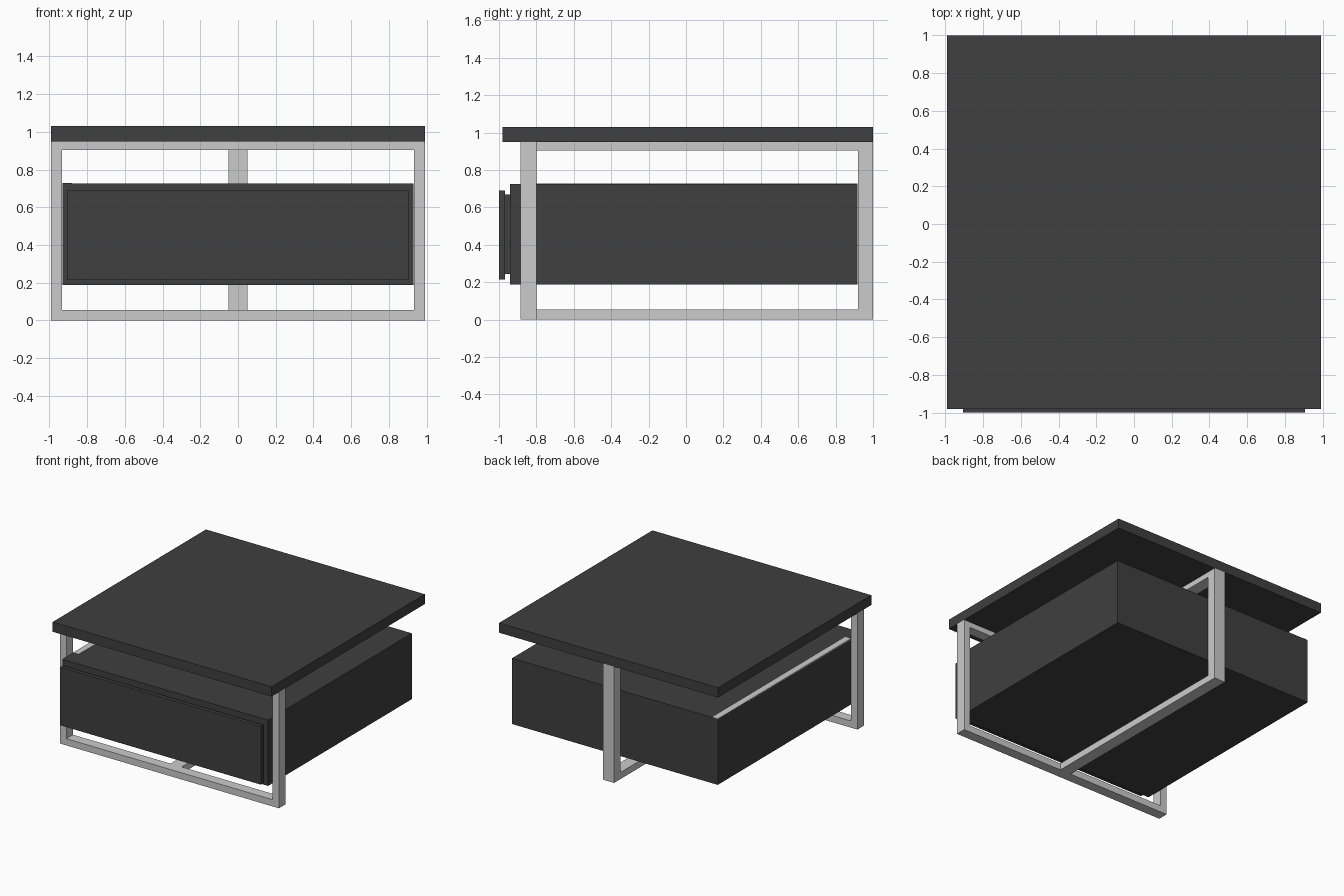
import bpy, bmesh
from mathutils import Vector

if "Cube" in bpy.data.objects:
    bpy.data.objects.remove(bpy.data.objects["Cube"])

dark = bpy.data.materials.new("dark_finish")
dark.diffuse_color = (0.05, 0.05, 0.05, 1)
dark.use_nodes = True
dark.node_tree.nodes["Principled BSDF"].inputs["Base Color"].default_value = dark.diffuse_color


def finish(name, bm, mat=None):
    bmesh.ops.recalc_face_normals(bm, faces=bm.faces)
    me = bpy.data.meshes.new(name)
    bm.to_mesh(me)
    bm.free()
    ob = bpy.data.objects.new(name, me)
    bpy.context.collection.objects.link(ob)
    if mat:
        me.materials.append(mat)
    return ob


def box(name, x, y, z, mat=None):
    bm = bmesh.new()
    bmesh.ops.create_cube(bm, size=1)
    for v in bm.verts:
        v.co = Vector([(r[0] + r[1]) / 2 + c * (r[1] - r[0])
                       for c, r in zip(v.co, (x, y, z))])
    return finish(name, bm, mat)


def bar_frame(name, outer, inner, place, depth, closed):
    """Flat bars between two outlines with mitred corners, pushed out by depth."""
    bm = bmesh.new()
    a = [bm.verts.new(place(*p)) for p in outer]
    b = [bm.verts.new(place(*p)) for p in inner]
    n = len(a)
    faces = [bm.faces.new((a[i], a[(i + 1) % n], b[(i + 1) % n], b[i]))
             for i in range(n if closed else n - 1)]
    ext = bmesh.ops.extrude_face_region(bm, geom=faces, use_keep_orig=True)
    moved = [g for g in ext["geom"] if isinstance(g, bmesh.types.BMVert)]
    bmesh.ops.translate(bm, verts=moved, vec=depth)
    return finish(name, bm)


# Table top
box("table_top", (-0.99, 0.99), (-0.98, 1.0), (0.95, 1.03), dark)

# Front rectangular leg frame
bar_frame("front_leg_frame",
          [(-0.99, 0), (0.99, 0), (0.99, 0.95), (-0.99, 0.95)],
          [(-0.933, 0.055), (0.933, 0.055), (0.933, 0.905), (-0.933, 0.905)],
          lambda u, z: (u, -0.885, z), (0, 0.085, 0), True)

# Central frame: floor bar, back post and top bar
bar_frame("rear_leg_frame",
          [(-0.8, 0), (1.0, 0), (1.0, 0.95), (-0.8, 0.95)],
          [(-0.8, 0.055), (0.92, 0.055), (0.92, 0.905), (-0.8, 0.905)],
          lambda u, z: (-0.05, u, z), (0.1, 0, 0), False)

# Drawer case with a pale strip along its upper left edge
box("drawer_case", (-0.93, 0.93), (-0.94, 0.918), (0.188, 0.726), dark)
box("case_edge_strip", (-0.93, -0.88), (-0.80, 0.918), (0.72, 0.728))

# Drawer front standing off the case on a recessed neck
box("drawer_neck", (-0.88, 0.88), (-0.97, -0.93), (0.245, 0.668), dark)
box("drawer_front", (-0.907, 0.907), (-1.0, -0.968), (0.215, 0.69), dark)
